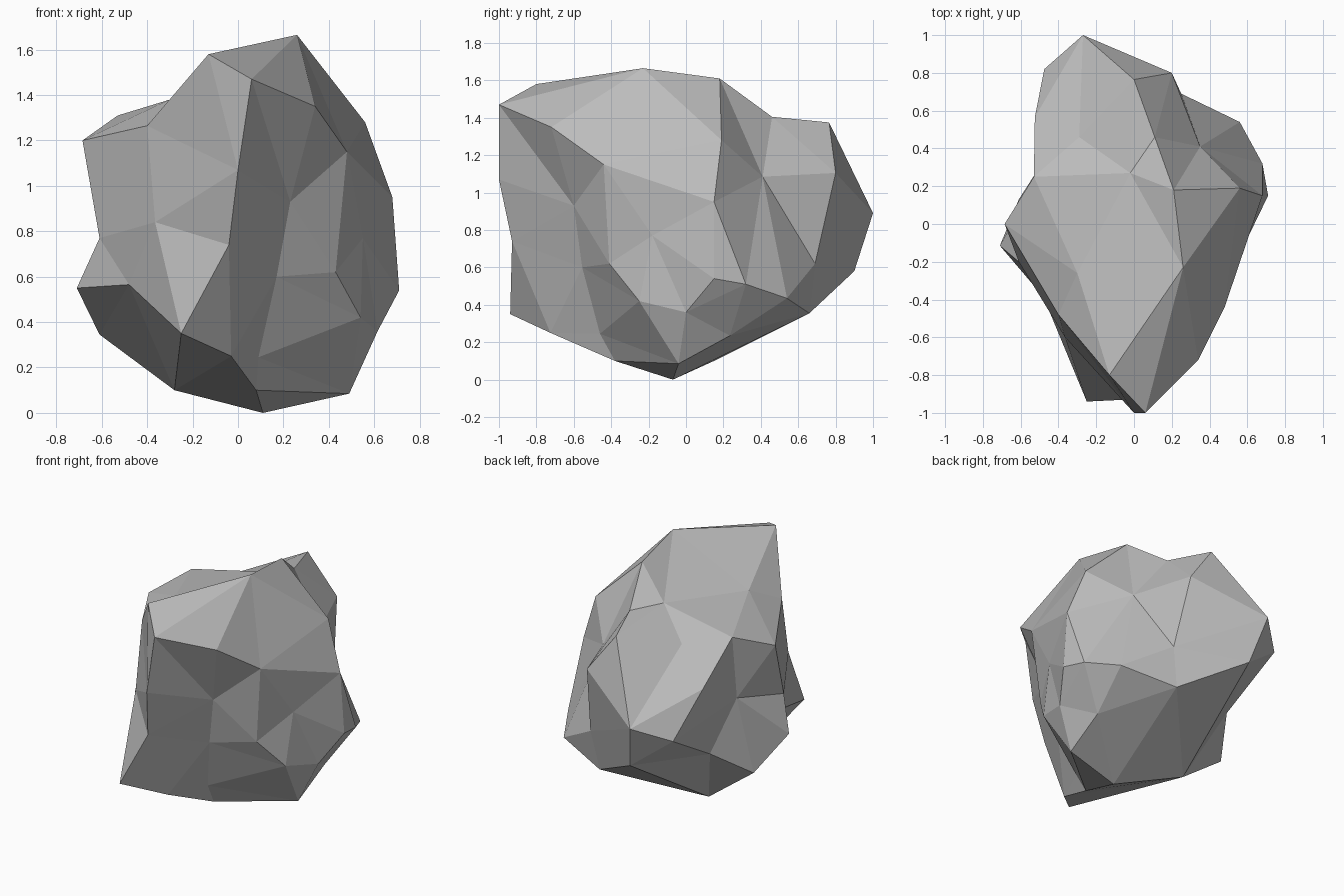
import bpy, bmesh
from mathutils import Vector

# Key corners of the boulder
CORNERS = [
    # crown
    (.26, -.23, 1.665), (-.13, -.8, 1.58), (.06, -1, 1.47), (.34, -.72, 1.35), (.21, .18, 1.61),
    (.56, .19, 1.28), (-.4, -.48, 1.265), (-.3, -.26, 1.38), (-.53, .25, 1.31), (-.685, 0, 1.2),
    (-.02, .27, 1.42), (-.29, .46, 1.28), (0, .765, 1.375), (.11, .46, 1.405),
    # right flank
    (.48, -.44, 1.15), (.68, .15, .95), (.55, -.18, .77), (.71, .15, .54), (.68, .32, .51),
    (.43, -.41, .62), (.54, -.25, .42), (.615, 0, .36), (.35, .41, 1.085), (.56, .54, .435),
    # front
    (.17, -.555, .6), (.23, -.6, .93), (0, -1, 1.07), (-.04, -.93, .74), (-.25, -.94, .35),
    (-.03, -.725, .25), (.09, -.46, .245), (-.365, -.6, .84),
    # left flank
    (-.48, -.385, .565), (-.71, -.115, .55), (-.61, .13, .345), (-.61, -.2, .77),
    (-.53, .2, .87), (-.525, .565, 1.07), (-.45, .38, .53),
    # back
    (.2, .8, 1.105), (-.27, 1, .89), (-.2, .9, .58), (-.475, .82, .79), (.25, .69, .62), (.2, .66, .355),
    # base
    (.49, -.04, .085), (.11, -.07, 0), (.08, -.38, .1), (-.28, .15, .1), (.5, .235, .235),
]
CENTRE = Vector((0, 0, .83))
RADII = Vector((.68, 1, .83))

# Wrap a skin: hull the corners on a sphere, then push each back to its true place
bm = bmesh.new()
home = bm.verts.layers.int.new("corner")
for i, c in enumerate(CORNERS):
    d = Vector(c) - CENTRE
    v = bm.verts.new(Vector([d[k] / RADII[k] for k in range(3)]).normalized())
    v[home] = i
bmesh.ops.convex_hull(bm, input=bm.verts[:])
for v in bm.verts:
    v.co = CORNERS[v[home]]
bmesh.ops.recalc_face_normals(bm, faces=bm.faces[:])

mesh = bpy.data.meshes.new("boulder")
bm.to_mesh(mesh)
bm.free()
boulder = bpy.data.objects.new("boulder", mesh)
bpy.context.collection.objects.link(boulder)

# Plain grey stone
stone = bpy.data.materials.new("grey stone")
stone.diffuse_color = (.5, .5, .5, 1)
mesh.materials.append(stone)
